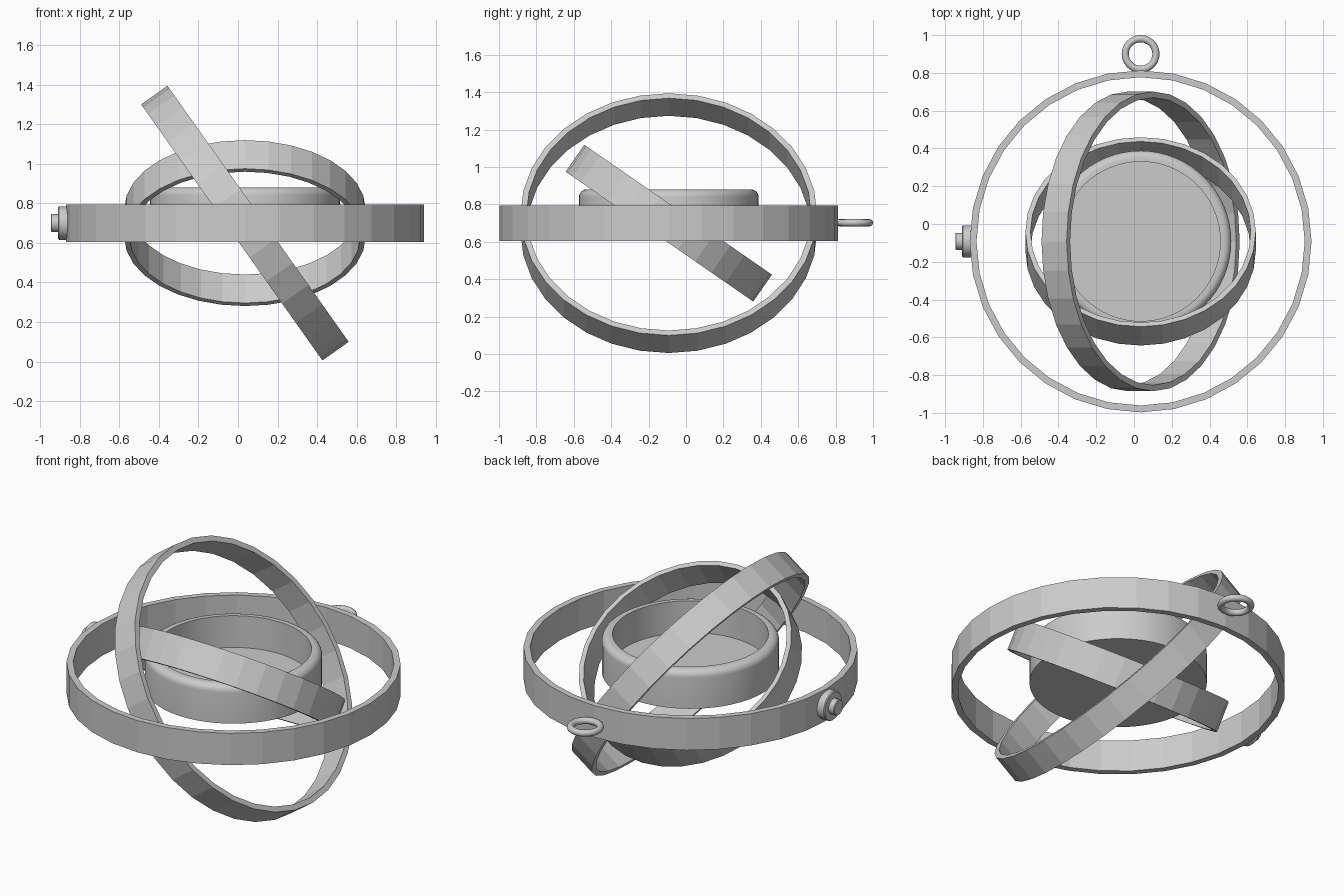
import bpy, bmesh, math

if "Cube" in bpy.data.objects:
    bpy.data.objects.remove(bpy.data.objects["Cube"])

CX, CY, CZ = 0.035, -0.092, 0.70


def lathe(name, profile, segs, loc, rot=(0, 0, 0), closed=True, smooth=False):
    """Spin an (r, z) profile around z; r = 0 points become poles."""
    bm = bmesh.new()
    vs = [bm.verts.new((r, 0, z)) for r, z in profile]
    pairs = list(zip(vs, vs[1:]))
    if closed:
        pairs.append((vs[-1], vs[0]))
    edges = [bm.edges.new(p) for p in pairs]
    bmesh.ops.spin(bm, geom=vs + edges, cent=(0, 0, 0), axis=(0, 0, 1),
                   angle=math.tau, steps=segs, use_duplicate=False)
    bmesh.ops.remove_doubles(bm, verts=bm.verts[:], dist=1e-4)
    bmesh.ops.recalc_face_normals(bm, faces=bm.faces[:])
    me = bpy.data.meshes.new(name)
    bm.to_mesh(me)
    bm.free()
    ob = bpy.data.objects.new(name, me)
    bpy.context.collection.objects.link(ob)
    ob.location, ob.rotation_euler = loc, rot
    if smooth:
        bpy.ops.object.select_all(action='DESELECT')
        ob.select_set(True)
        bpy.context.view_layer.objects.active = ob
        bpy.ops.object.shade_smooth_by_angle(angle=math.radians(35))
    return ob


def band(name, r_out, wall, width, rot=(0, 0, 0)):
    h, r_in = width / 2, r_out - wall
    return lathe(name, [(r_in, -h), (r_out, -h), (r_out, h), (r_in, h)],
                 32, (CX, CY, CZ), rot)


# three nested gimbal rings, faceted
band("outer_ring", 0.905, 0.036, 0.19)
band("middle_ring", 0.793, 0.032, 0.163, (0, math.radians(54.7), 0))
band("inner_ring", 0.61, 0.027, 0.175, (math.radians(-34.7), 0, 0))

# central cup with rounded outer rim and recessed floor
R, TOP, B = 0.48, 0.88, 0.04
rim = [(R - B + B * math.cos(a), TOP - B + B * math.sin(a))
       for a in [i * math.pi / 12 for i in range(7)]]
lathe("centre_cup", [(0, 0.655), (R, 0.655)] + rim +
      [(0.422, TOP), (0.422, 0.69), (0, 0.69)],
      64, (CX, CY, 0), closed=False, smooth=True)

# stepped winding knob on the left side
lathe("side_knob", [(0, 0), (0.085, 0), (0.085, 0.05), (0.08, 0.055), (0.045, 0.055),
                    (0.045, 0.087), (0.041, 0.091), (0, 0.091)],
      32, (-0.855, CY, CZ), (0, -math.pi / 2, 0), closed=False, smooth=True)

# hanging loop at the back
loop = [(0.081 + 0.019 * math.cos(i * math.tau / 12), 0.019 * math.sin(i * math.tau / 12))
        for i in range(12)]
lathe("hanging_loop", loop, 48, (CX, 0.90, CZ + 0.002), smooth=True)
